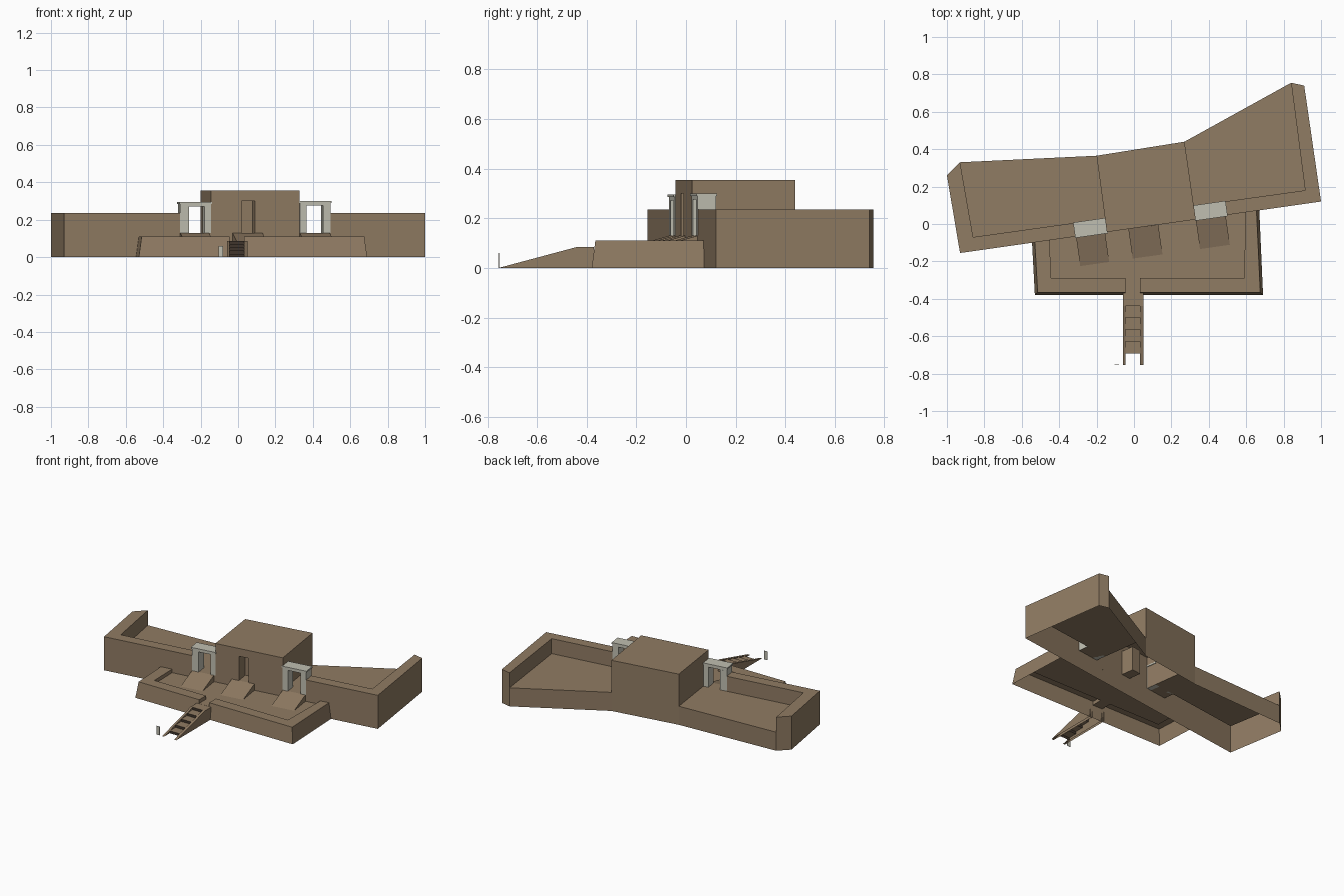
import bpy
import math

if "Cube" in bpy.data.objects:
    bpy.data.objects.remove(bpy.data.objects["Cube"])


def material(name, rgb):
    m = bpy.data.materials.new(name)
    m.diffuse_color = (*rgb, 1)
    m.use_nodes = True
    m.node_tree.nodes["Principled BSDF"].inputs["Base Color"].default_value = m.diffuse_color
    return m


EARTH = material("earth brown", (0.28, 0.20, 0.125))
DARK = material("dark earth", (0.05, 0.035, 0.025))
STONE = material("pale stone", (0.53, 0.52, 0.44))


def sheet(name, faces, mats=(EARTH,), idx=None):
    """Object from a list of faces, each a list of points."""
    verts, polys, lookup = [], [], {}
    for f in faces:
        poly = []
        for p in f:
            k = tuple(round(c, 4) for c in p)
            if k not in lookup:
                lookup[k] = len(verts)
                verts.append(k)
            poly.append(lookup[k])
        polys.append(poly)
    me = bpy.data.meshes.new(name)
    me.from_pydata(verts, [], polys)
    for m in mats:
        me.materials.append(m)
    if idx:
        for p, i in zip(me.polygons, idx):
            p.material_index = i
    ob = bpy.data.objects.new(name, me)
    bpy.context.collection.objects.link(ob)
    return ob


def at(p, z):
    return (p[0], p[1], z)


def prism_faces(poly, top, lows, bottom=False):
    """Counter-clockwise outline raised to top; lows = lower z per side, None = no side."""
    faces = [[at(p, top) for p in poly]]
    for i, low in enumerate(lows):
        a, b = poly[i], poly[(i + 1) % len(poly)]
        if low is not None:
            faces.append([at(a, low), at(b, low), at(b, top), at(a, top)])
    if bottom:
        faces.append([at(p, lows[0]) for p in reversed(poly)])
    return faces


SLOPE = 0.1425
ANG = math.atan(SLOPE)


def f(x, d=0.0):
    """Point on the slanted facade at x, moved d behind it."""
    return (x - d * math.sin(ANG), -0.155 + SLOPE * (x + 0.93) + d * math.cos(ANG))


FLOOR, WALL, ROOF, T = 0.13, 0.235, 0.355, 0.073
L0, L1, R0, R1 = -0.31, -0.145, 0.33, 0.495      # gate openings along the facade
BL, BR = (-0.20, 0.365), (0.27, 0.44)            # back corners of the centre block

# Left court: walls and floor
sheet("left_court_wall", prism_faces(
    [f(-0.93), f(L0), f(L0, T), (-0.86, -0.07), (-0.93, 0.33), (-1.0, 0.26)],
    WALL, [0, FLOOR, FLOOR, FLOOR, 0, 0]))
sheet("left_court_floor", prism_faces(
    [f(L0), f(L1), BL, (-0.93, 0.33), (-0.86, -0.07), f(L0, T)],
    FLOOR, [0, None, 0, None, None, None]))

# Right court: walls and floor
sheet("right_court_wall", prism_faces(
    [f(R1), (1.0, 0.12), (0.91, 0.74), (0.84, 0.755), (0.915, 0.18), f(R1, T)],
    WALL, [0, 0, 0, FLOOR, FLOOR, FLOOR]))
sheet("right_court_floor", prism_faces(
    [f(R0), f(R1), f(R1, T), (0.915, 0.18), (0.84, 0.755), BR],
    FLOOR, [0, None, None, None, 0, None]))

# Centre block with a recessed doorway
block = prism_faces([f(L1), f(R0), BR, BL], ROOF, [None, FLOOR, 0, FLOOR])
D0, D1, DZ, DD = 0.02, 0.09, 0.30, 0.09


def wall_quad(xa, xb, za, zb, d=0.0):
    return [at(f(xa, d), za), at(f(xb, d), za), at(f(xb, d), zb), at(f(xa, d), zb)]


block += [wall_quad(L1, D0, 0, ROOF), wall_quad(D1, R0, 0, ROOF),
          wall_quad(D0, D1, 0, FLOOR), wall_quad(D0, D1, DZ, ROOF),
          wall_quad(D0, D1, FLOOR, DZ, DD)]
front, back = wall_quad(D0, D1, FLOOR, DZ), wall_quad(D0, D1, FLOOR, DZ, DD)
for i in range(4):
    j = (i + 1) % 4
    block.append([front[i], front[j], back[j], back[i]])
sheet("centre_block", block)

# Terrace: battered base, parapet with a stair gap, sunken floor
H, TF = 0.11, 0.085
G0, G1, YI = -0.045, 0.032, -0.29
ob = [(-0.53, -0.38), (0.69, -0.38), f(0.67), f(-0.545)]
ot = [(-0.515, -0.365), (0.675, -0.365), f(0.655), f(-0.53)]
inn = [(-0.445, YI), (0.59, YI), f(0.595), f(-0.45)]
yt = ot[0][1]
yf = -0.38 + 0.015 * TF / H
B = [at(p, 0) for p in ob]
O = [at(p, H) for p in ot]
I = [at(p, H) for p in inn]
J = [at(p, TF) for p in inn]
sheet("terrace", [
    [B[0], B[1], O[1], (G1, yt, H), (G1, yf, TF), (G0, yf, TF), (G0, yt, H), O[0]],
    [B[1], B[2], O[2], O[1]],
    [B[3], B[0], O[0], O[3]],
    [O[0], (G0, yt, H), (G0, YI, H), I[0], I[3], O[3]],
    [(G1, yt, H), O[1], O[2], I[2], I[1], (G1, YI, H)],
    [J[0], J[3], I[3], I[0]],
    [J[2], J[1], I[1], I[2]],
    [(G0, YI, TF), J[0], I[0], (G0, YI, H)],
    [J[1], (G1, YI, TF), (G1, YI, H), I[1]],
    [(G0, yf, TF), (G0, YI, TF), (G0, YI, H), (G0, yt, H)],
    [(G1, YI, TF), (G1, yf, TF), (G1, yt, H), (G1, YI, H)],
    [J[0], (G0, YI, TF), (G0, yf, TF), (G1, yf, TF), (G1, YI, TF), J[1], J[2], J[3]],
])

# Stair: two sloped side walls with steps between them
Y0, Y1, Y2 = -0.755, -0.4375, -0.37
for name, xa, xb in (("left_stair_side", -0.06, G0), ("right_stair_side", G1, 0.05)):
    prof = [(Y0, 0), (Y2, 0), (Y2, TF), (Y1, TF)]
    a = [(xa, y, z) for y, z in prof]
    b = [(xb, y, z) for y, z in prof]
    sheet(name, [a[::-1], b, [a[0], b[0], b[3], a[3]], [a[3], b[3], b[2], a[2]]])
N = 5
run, rise = (Y1 - Y0) / N, TF / N
steps, idx = [], []
for i in range(N):
    ya, za, zb = Y0 + run * (i + 1), rise * i, rise * (i + 1)
    yb = ya + run if i < N - 1 else Y2
    steps.append([(G0, ya, za), (G1, ya, za), (G1, ya, zb), (G0, ya, zb)])
    steps.append([(G0, ya, zb), (G1, ya, zb), (G1, yb, zb), (G0, yb, zb)])
    idx += [1, 0]
sheet("stair_steps", steps, (EARTH, DARK), idx)

# Short ramps from the terrace up to the gates and the door
for name, xa, xb in (("left_ramp", -0.31, -0.155), ("centre_ramp", -0.03, 0.13),
                     ("right_ramp", 0.33, 0.49)):
    ta, tb = at(f(xa), FLOOR), at(f(xb), FLOOR)
    fa, fb = at(f(xa, -0.16), TF), at(f(xb, -0.16), TF)
    ba, bb = at(f(xa), TF), at(f(xb), TF)
    sheet(name, [[fa, fb, tb, ta], [fa, ta, ba], [fb, bb, tb]])


# Stone gates: two posts, lintel and overhanging cap
def gate_box(name, xa, xb, da, db, za, zb):
    sheet(name, prism_faces([f(xa, da), f(xb, da), f(xb, db), f(xa, db)],
                            zb, [za] * 4, True), (STONE,))


for side, xa, pa, pb, xb, top in (("left", L0, -0.262, -0.18, L1, 0.295),
                                  ("right", R0, 0.367, 0.455, R1, 0.30)):
    under = top - 0.024
    gate_box(side + "_gate_outer_post", xa, pa, -0.002, T, FLOOR, under)
    gate_box(side + "_gate_inner_post", pb, xb, -0.002, T, FLOOR, under)
    gate_box(side + "_gate_lintel", xa, xb, -0.002, T, under, top - 0.01)
    gate_box(side + "_gate_cap", xa - 0.005, xb + 0.005, -0.007, T + 0.003, top - 0.01, top)

# Small marker plate beside the foot of the stair
sheet("marker_plate", prism_faces(
    [(-0.105, -0.755), (-0.08, -0.755), (-0.08, -0.752), (-0.105, -0.752)],
    0.06, [0] * 4, True), (STONE,))
